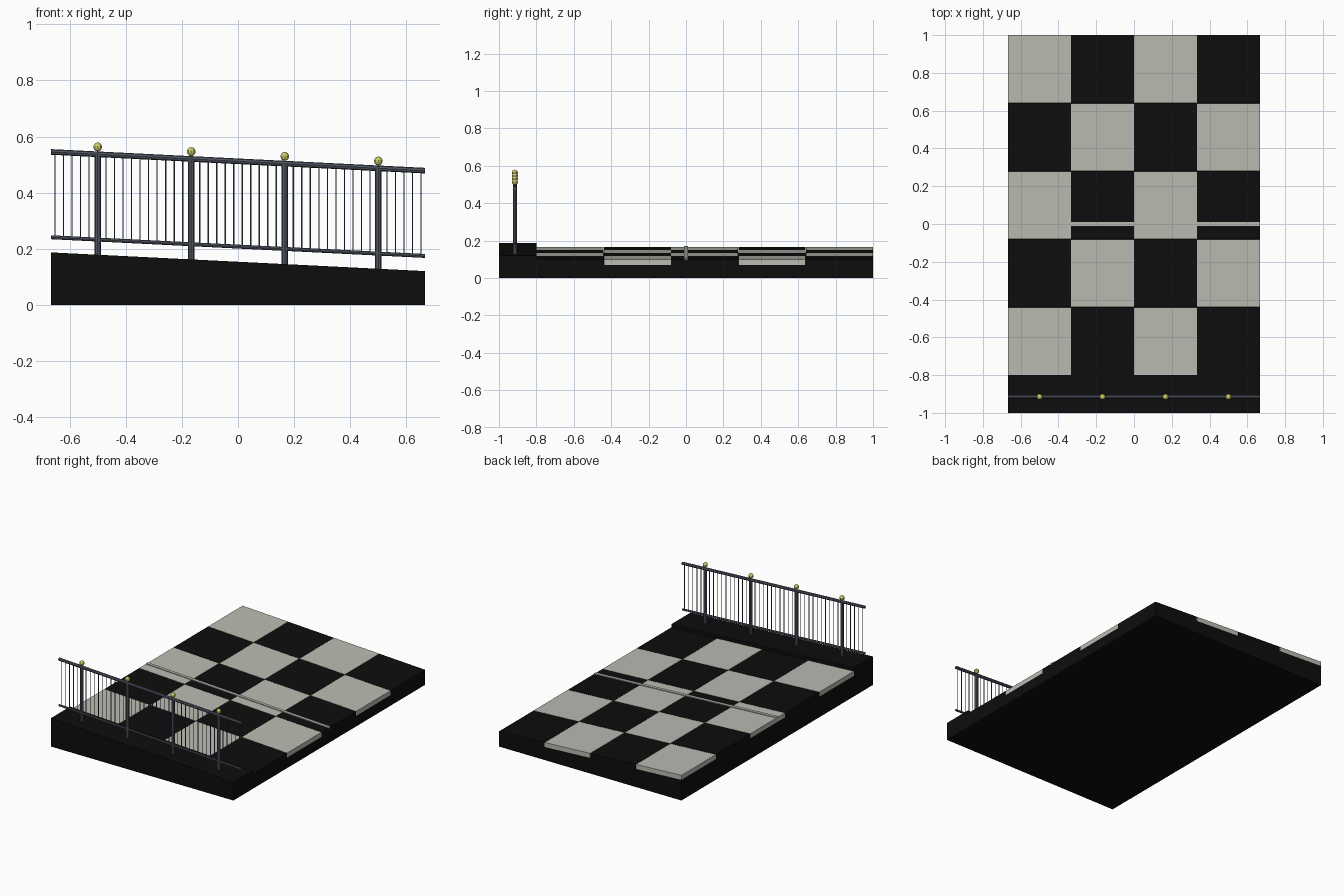
import bpy, bmesh, math
from mathutils import Vector

if "Cube" in bpy.data.objects:
    bpy.data.objects.remove(bpy.data.objects["Cube"])

HX = 2 / 3          # half width of the deck
SLOPE = -0.05       # everything follows the ramp along x


def material(name, color):
    m = bpy.data.materials.new(name)
    m.diffuse_color = (*color, 1)
    m.use_nodes = True
    m.node_tree.nodes["Principled BSDF"].inputs["Base Color"].default_value = m.diffuse_color
    return m


BLACK = material("black stone", (0.004, 0.004, 0.004))
PALE = material("pale stone", (0.5, 0.5, 0.45))
STEEL = material("blue grey steel", (0.085, 0.1, 0.13))
BRASS = material("yellow brass", (0.6, 0.6, 0.14))


def finish(name, bm, mat):
    mesh = bpy.data.meshes.new(name)
    bmesh.ops.recalc_face_normals(bm, faces=bm.faces)
    bm.to_mesh(mesh)
    bm.free()
    mesh.materials.append(mat)
    obj = bpy.data.objects.new(name, mesh)
    bpy.context.collection.objects.link(obj)
    return obj


def add_slab(bm, x0, x1, y0, y1, bottom, top, flat_bottom=False):
    """Box whose top (and usually bottom) follows the ramp; heights are at x = 0."""
    verts = bmesh.ops.create_cube(bm, size=1)["verts"]
    for v in verts:
        x = x1 if v.co.x > 0 else x0
        y = y1 if v.co.y > 0 else y0
        is_top = v.co.z > 0
        z = top if is_top else bottom
        if is_top or not flat_bottom:
            z += SLOPE * x
        v.co = (x, y, z)


def add_rod(bm, a, b, radius, sides):
    a, b = Vector(a), Vector(b)
    d = b - a
    verts = bmesh.ops.create_cone(bm, cap_ends=True, segments=sides, radius1=radius,
                                  radius2=radius, depth=d.length)["verts"]
    rot = Vector((0, 0, 1)).rotation_difference(d.normalized())
    for v in verts:
        v.co = rot @ v.co + (a + b) / 2


# Foundation and raised footpath
bm = bmesh.new()
add_slab(bm, -HX, HX, -0.8, 1, 0, 0.103, True)
finish("foundation", bm, BLACK)
bm = bmesh.new()
add_slab(bm, -HX, HX, -1, -0.8, 0, 0.154, True)
finish("footpath", bm, BLACK)

# Chequered paving, 4 columns by 5 rows
light, dark = bmesh.new(), bmesh.new()
CW, RH, GAP = HX / 2, 0.36, 0.001
for row in range(5):
    for col in range(4):
        x, y = -HX + col * CW, -0.8 + row * RH
        add_slab(dark if (row + col) % 2 else light, x + GAP * (col > 0),
                 x + CW - GAP * (col < 3), y + GAP, y + RH - GAP * (row < 4), 0.103, 0.133)
finish("pale_tiles", light, PALE)
finish("black_tiles", dark, BLACK)

# Thin raised centre strip
bm = bmesh.new()
add_slab(bm, -HX, HX, -0.01, 0.01, 0.128, 0.138)
finish("centre_strip", bm, PALE)

# Railing
RY = -0.915
for name, z, r in (("top_rail", 0.512, 0.01), ("lower_rail", 0.208, 0.007)):
    bm = bmesh.new()
    add_rod(bm, (-HX, RY, z - SLOPE * HX), (HX, RY, z + SLOPE * HX), r, 8)
    finish(name, bm, STEEL)

posts, balls, bars = bmesh.new(), bmesh.new(), bmesh.new()
for i in range(4):
    x = -0.5 + i / 3
    s = SLOPE * x
    add_rod(posts, (x, RY, 0.145 + s), (x, RY, 0.515 + s), 0.011, 8)
    for v in bmesh.ops.create_uvsphere(balls, u_segments=10, v_segments=7, radius=0.016)["verts"]:
        v.co += Vector((x, RY, 0.538 + s))
N = 44
for i in range(N):
    x = -HX + (i + 0.5) * 2 * HX / N
    s = SLOPE * x
    add_rod(bars, (x, RY, 0.208 + s), (x, RY, 0.512 + s), 0.0022, 6)
finish("railing_posts", posts, STEEL)
finish("post_balls", balls, BRASS)
finish("balusters", bars, STEEL)
